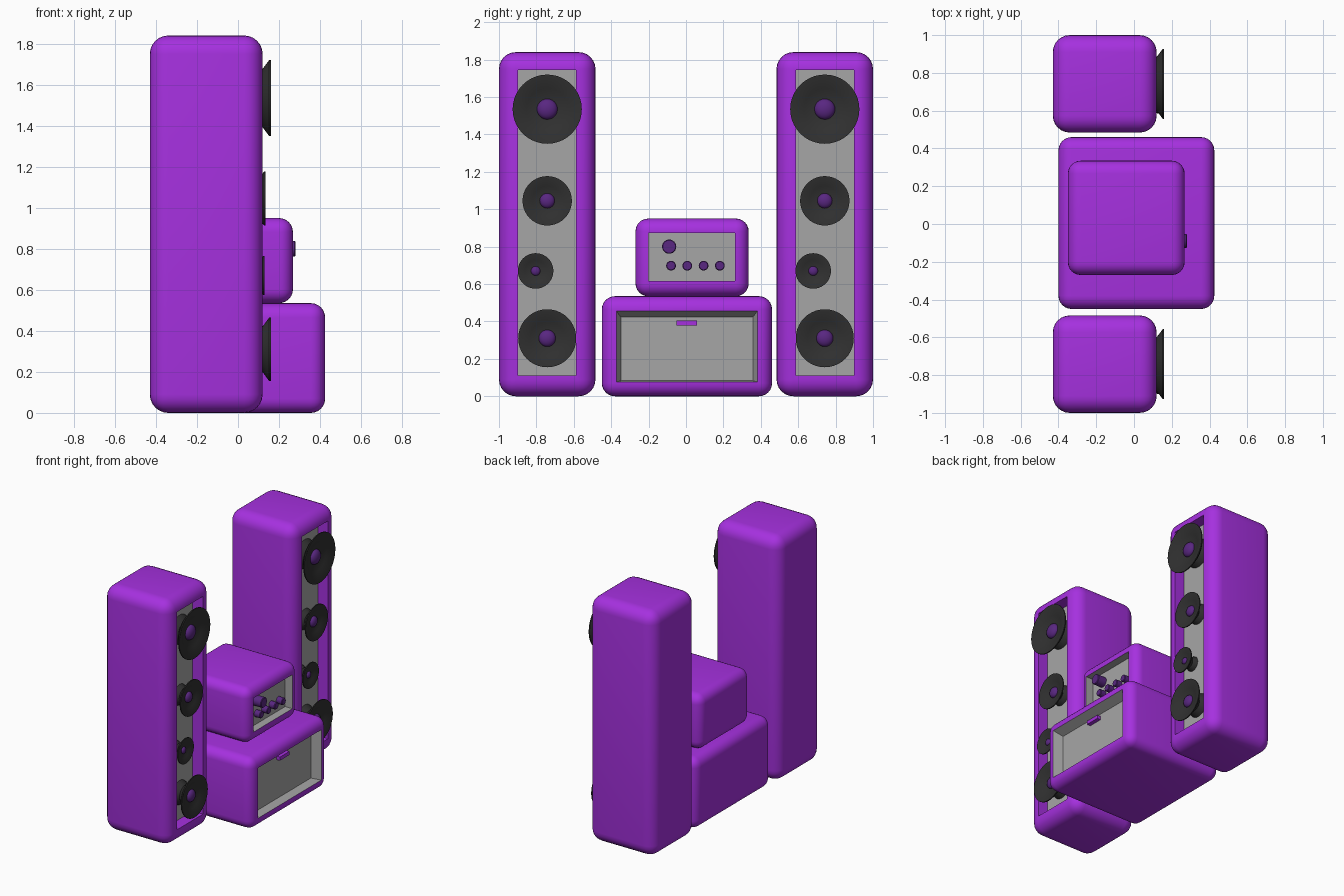
import bpy, bmesh, math
from mathutils import Vector, Matrix

cube = bpy.data.objects.get("Cube")
if cube:
    bpy.data.objects.remove(cube, do_unlink=True)


def material(name, rgb):
    m = bpy.data.materials.new(name)
    m.use_nodes = True
    m.diffuse_color = (*rgb, 1)
    bsdf = m.node_tree.nodes["Principled BSDF"]
    bsdf.inputs["Base Color"].default_value = (*rgb, 1)
    bsdf.inputs["Roughness"].default_value = 0.6
    return m


PURPLE = material("bright purple", (0.38, 0.03, 0.74))
GREY = material("panel grey", (0.38, 0.38, 0.38))
BLACK = material("cone black", (0.03, 0.03, 0.03))
DARK = material("dark purple", (0.10, 0.02, 0.22))


def finish(name, bm, mats, angle=35):
    bmesh.ops.recalc_face_normals(bm, faces=bm.faces)
    me = bpy.data.meshes.new(name)
    bm.to_mesh(me)
    bm.free()
    for m in mats:
        me.materials.append(m)
    ob = bpy.data.objects.new(name, me)
    bpy.context.collection.objects.link(ob)
    bpy.ops.object.select_all(action='DESELECT')
    ob.select_set(True)
    bpy.context.view_layer.objects.active = ob
    bpy.ops.object.shade_smooth_by_angle(angle=math.radians(angle))
    return ob


def box(lo, hi):
    lo, hi = Vector(lo), Vector(hi)
    bm = bmesh.new()
    bmesh.ops.create_cube(bm, size=1)
    for v in bm.verts:
        v.co = Vector((a + (b - a) * (c + 0.5) for a, b, c in zip(lo, hi, v.co)))
    return bm


def fit(face, x, rect):
    """Move a four-cornered face onto a y/z rectangle at depth x."""
    c = face.calc_center_median()
    y0, y1, z0, z1 = rect
    for v in face.verts:
        v.co = (x, y1 if v.co.y > c.y else y0, z1 if v.co.z > c.z else z0)


def cabinet(name, lo, hi, radius, opening, floor, depth, grey_walls):
    """Rounded box with a recessed grey panel in its +x face."""
    bm = box(lo, hi)
    bmesh.ops.bevel(bm, geom=bm.edges[:], offset=radius, segments=6,
                    profile=0.5, affect='EDGES')
    bm.normal_update()
    face = max((f for f in bm.faces if f.normal.x > 0.99), key=lambda f: f.calc_area())
    bmesh.ops.inset_individual(bm, faces=[face], thickness=0.005)
    fit(face, hi[0], opening)
    walls = bmesh.ops.inset_individual(bm, faces=[face], thickness=0.005)["faces"]
    fit(face, hi[0] - depth, floor)
    face.material_index = 1
    for f in walls:
        f.material_index = int(grey_walls)
    return finish(name, bm, [PURPLE, GREY])


def lathe(name, profile, origin, mat, steps=40):
    """Spin (radius, x) points about the x axis through origin."""
    bm = bmesh.new()
    verts = [bm.verts.new((x, 0, r)) for r, x in profile]
    edges = [bm.edges.new(p) for p in zip(verts, verts[1:])]
    bmesh.ops.spin(bm, geom=verts + edges, cent=(0, 0, 0), axis=(1, 0, 0),
                   angle=math.tau, steps=steps)
    bmesh.ops.remove_doubles(bm, verts=bm.verts, dist=0.0001)
    bmesh.ops.translate(bm, verts=bm.verts, vec=origin)
    return finish(name, bm, [mat])


def driver(name, y, z, R, front, back, dome):
    """Flared speaker cone with a hollow front and a domed centre."""
    depth = front - back
    cup = front - 0.22 * R
    lathe(name + "_cone", [(0, back), (0.58 * R, back), (0.55 * R, back + 0.1 * depth),
                           (0.42 * R, back + 0.35 * depth), (0.75 * R, front - 0.042 * R / 0.18),
                           (R, front - 0.008), (R, front), (0.95 * R, front),
                           (0.6 * R, front - 0.13 * R), (dome, cup), (0, cup)],
          (0, y, z), BLACK)
    arc = [(dome * math.cos(a), cup + 0.6 * dome * math.sin(a))
           for a in (i * math.pi / 12 for i in range(7))]
    lathe(name + "_dome", [(0, cup - 0.005), (dome, cup - 0.005)] + arc, (0, y, z), DARK, 24)


# Floor-standing towers with four drivers each
FRONT, DEPTH = 0.12, 0.085
for side, yc in (("right", -0.742), ("left", 0.742)):
    panel = (yc - 0.155, yc + 0.155, 0.11, 1.745)
    cabinet(side + "_tower", (-0.43, yc - 0.258, 0), (FRONT, yc + 0.258, 1.84),
            0.09, panel, panel, DEPTH, False)
    for part, dy, z, R, x, dome in (("top", 0, 1.535, 0.185, 0.16, 0.055),
                                    ("upper", 0, 1.045, 0.132, 0.135, 0.04),
                                    ("small", -0.062, 0.67, 0.095, 0.13, 0.025),
                                    ("bass", 0, 0.31, 0.155, 0.16, 0.045)):
        driver(f"{side}_{part}_driver", yc + dy, z, R, x, FRONT - DEPTH, dome)

# Lower cabinet with sloped recess and handle
cabinet("lower_cabinet", (-0.4, -0.45, 0), (0.425, 0.46, 0.535), 0.07,
        (-0.372, 0.382, 0.077, 0.455), (-0.348, 0.357, 0.083, 0.423), 0.07, True)
finish("cabinet_handle", box((0.355, -0.052, 0.378), (0.385, 0.06, 0.405)), [PURPLE])

# Amplifier with straight recess and knobs
amp_panel = (-0.2, 0.262, 0.617, 0.872)
cabinet("amplifier", (-0.35, -0.27, 0.535), (0.268, 0.335, 0.95), 0.068,
        amp_panel, amp_panel, 0.06, True)


def knob(name, y, z, r, tip):
    lathe(name, [(0, 0.208), (r, 0.208), (r, tip - 0.004), (r - 0.004, tip), (0, tip)],
          (0, y, z), DARK, 24)


knob("volume_knob", -0.09, 0.8, 0.038, 0.28)
for i in range(4):
    knob(f"small_knob_{i + 1}", -0.08 + 0.087 * i, 0.698, 0.026, 0.255)
